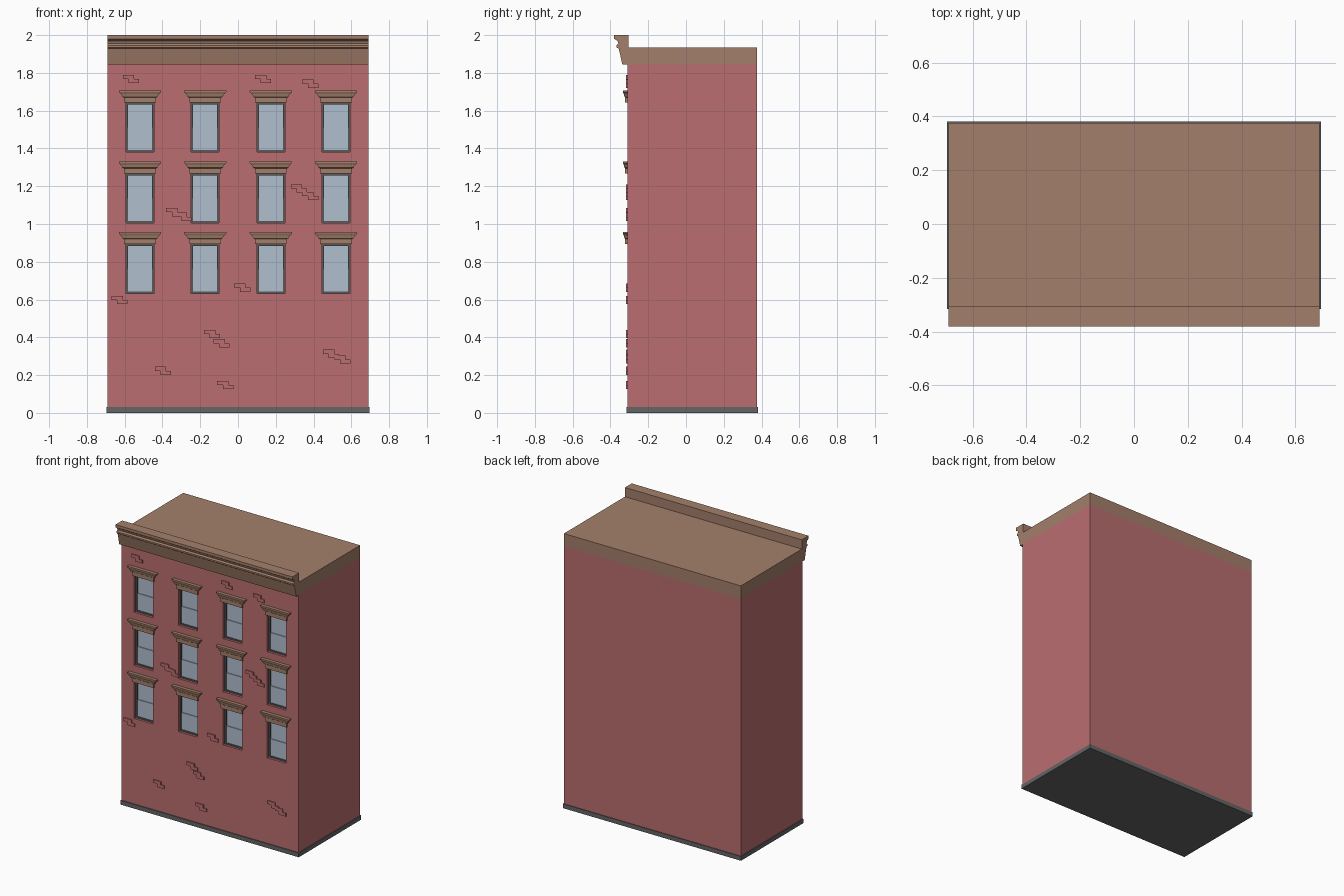
import bpy, bmesh

if "Cube" in bpy.data.objects:
    bpy.data.objects.remove(bpy.data.objects["Cube"])


def material(name, color):
    m = bpy.data.materials.new(name)
    m.diffuse_color = (*color, 1)
    m.use_nodes = True
    m.node_tree.nodes["Principled BSDF"].inputs["Base Color"].default_value = m.diffuse_color
    return m


RED = material("brick red", (0.49, 0.155, 0.16))
BROWN = material("brown stone", (0.37, 0.212, 0.145))
GREY = material("base grey", (0.13, 0.13, 0.13))
DARK = material("window frame grey", (0.10, 0.095, 0.095))
GLASS = material("pale glass", (0.44, 0.52, 0.62))


def finish(name, bm, mat):
    bmesh.ops.recalc_face_normals(bm, faces=bm.faces)
    me = bpy.data.meshes.new(name)
    bm.to_mesh(me)
    bm.free()
    me.materials.append(mat)
    ob = bpy.data.objects.new(name, me)
    bpy.context.collection.objects.link(ob)
    return ob


def loft(bm, rings):
    """Skin a stack of equal-length closed rings and cap both ends."""
    rings = [[bm.verts.new(p) for p in r] for r in rings]
    n = len(rings[0])
    for a, b in zip(rings, rings[1:]):
        for i in range(n):
            j = (i + 1) % n
            bm.faces.new((a[i], a[j], b[j], b[i]))
    bm.faces.new(rings[0])
    bm.faces.new(rings[-1])


def rect(x0, x1, y0, y1, z):
    return [(x0, y0, z), (x1, y0, z), (x1, y1, z), (x0, y1, z)]


def box(bm, x0, x1, y0, y1, z0, z1):
    loft(bm, [rect(x0, x1, y0, y1, z0), rect(x0, x1, y0, y1, z1)])


FRONT, BACK, W = -0.31, 0.375, 0.69
COLUMNS = (-0.519, -0.174, 0.174, 0.519)
ROWS = (0.632, 1.006, 1.381)          # window sill heights
HW, WH, DEPTH = 0.074, 0.263, 0.03    # half width, height, recess
WINDOWS = [(x, z) for x in COLUMNS for z in ROWS]

# Brick body with recessed window openings
bm = bmesh.new()
box(bm, -W, W, FRONT, BACK, 0.03, 1.845)
body = finish("brick_body", bm, RED)
bm = bmesh.new()
for x, z in WINDOWS:
    box(bm, x - HW, x + HW, FRONT - 0.05, FRONT + DEPTH, z, z + WH)
cutter = finish("window_cutter", bm, RED)
cutter.hide_render = True
cutter.hide_viewport = True
cut = body.modifiers.new("window_openings", 'BOOLEAN')
cut.operation = 'DIFFERENCE'
cut.solver = 'EXACT'
cut.object = cutter

# Base course
bm = bmesh.new()
box(bm, -W - 0.005, W + 0.005, FRONT - 0.006, 0.38, 0, 0.03)
finish("base_course", bm, GREY)

# Roof slab
bm = bmesh.new()
box(bm, -W, W, FRONT, BACK, 1.845, 1.935)
finish("roof", bm, BROWN)

# Moulded cornice, one profile run across the front
PROFILE = [(FRONT, 1.845), (-0.337, 1.845), (-0.356, 1.928), (-0.367, 1.935),
           (-0.367, 1.946), (-0.358, 1.955), (-0.363, 1.970), (-0.380, 1.980),
           (-0.380, 2.0), (-0.305, 2.0), (-0.305, 1.93), (FRONT, 1.93)]
bm = bmesh.new()
loft(bm, [[(x, y, z) for y, z in PROFILE] for x in (-W, W)])
finish("cornice", bm, BROWN)

# Window parts: frame, two stepped sashes, stone hood
HOOD = [(0.084, 0.012, 0), (0.084, 0.012, 0.028), (0.092, 0.016, 0.031),
        (0.100, 0.019, 0.045), (0.112, 0.024, 0.056), (0.112, 0.024, 0.064)]
frames, panes, hoods = bmesh.new(), bmesh.new(), bmesh.new()
for x, z in WINDOWS:
    back = FRONT + DEPTH
    top = z + WH
    t = 0.011
    for s in (-1, 1):
        a, b = sorted((x + s * HW, x + s * (HW - t)))
        box(frames, a, b, back - 0.014, back, z, top)
    for z0 in (z, top - t):
        box(frames, x - HW + t, x + HW - t, back - 0.014, back, z0, z0 + t)
    mid = z + WH * 0.49
    box(panes, x - HW + t, x + HW - t, back - 0.009, back, z + t, mid)
    box(panes, x - HW + t, x + HW - t, back - 0.003, back, mid, top - t)
    loft(hoods, [rect(x - w, x + w, FRONT - d, FRONT + 0.005, top - 0.002 + h)
                 for w, d, h in HOOD])
finish("window_frames", frames, DARK)
finish("window_panes", panes, GLASS)
finish("window_hoods", hoods, BROWN)

# Small stepped clusters of raised bricks (left x, top z)
CLUSTERS = [(-0.61, 1.79), (0.09, 1.79), (0.34, 1.765), (-0.38, 1.085),
            (0.28, 1.21), (-0.67, 0.62), (-0.02, 0.685), (-0.18, 0.44),
            (-0.44, 0.245), (-0.11, 0.17), (0.45, 0.335), (-0.33, 1.06),
            (0.34, 1.17), (-0.13, 0.39), (0.51, 0.305)]
bm = bmesh.new()
for x, z in CLUSTERS:
    box(bm, x, x + 0.06, FRONT - 0.008, FRONT + 0.005, z - 0.022, z)
    box(bm, x + 0.03, x + 0.085, FRONT - 0.008, FRONT + 0.005, z - 0.044, z - 0.022)
finish("raised_bricks", bm, RED)
